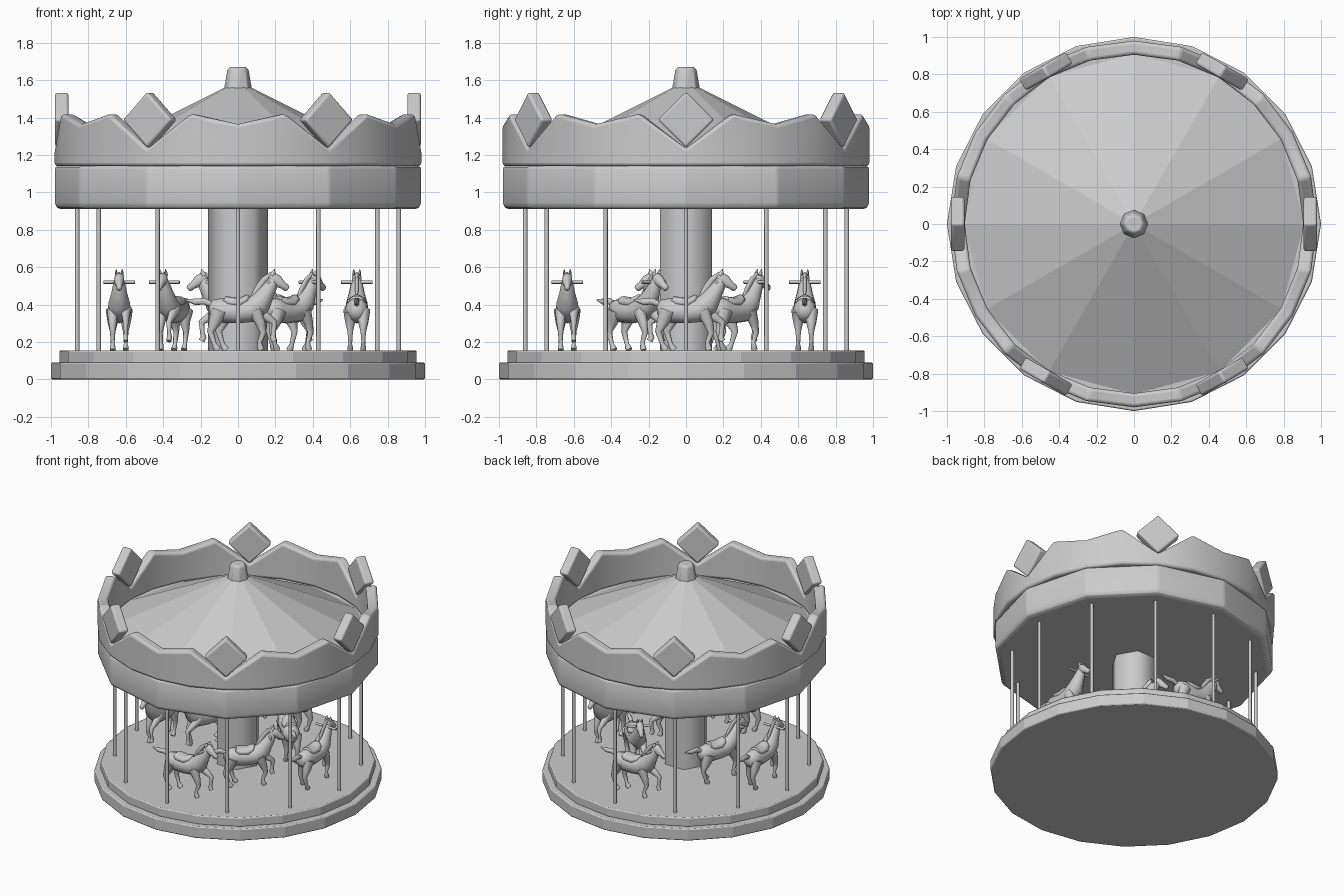
import bpy, bmesh, math
from mathutils import Vector

cube = bpy.data.objects.get("Cube")
if cube:
    bpy.data.objects.remove(cube)

GREY = (0.6, 0.6, 0.6, 1)
mat = bpy.data.materials.new("plain grey")
mat.use_nodes = True
mat.diffuse_color = GREY
mat.node_tree.nodes["Principled BSDF"].inputs["Base Color"].default_value = GREY


def finish(name, bm, bevel=0, segments=2, smooth=None):
    """Turn a bmesh into an object with the grey material."""
    bmesh.ops.recalc_face_normals(bm, faces=bm.faces)
    mesh = bpy.data.meshes.new(name)
    bm.to_mesh(mesh)
    bm.free()
    mesh.materials.append(mat)
    ob = bpy.data.objects.new(name, mesh)
    bpy.context.collection.objects.link(ob)
    if bevel:
        mod = ob.modifiers.new("bevel", 'BEVEL')
        mod.width, mod.segments = bevel, segments
        mod.limit_method, mod.angle_limit = 'ANGLE', math.radians(25)
    if smooth:
        bpy.ops.object.select_all(action='DESELECT')
        ob.select_set(True)
        bpy.context.view_layer.objects.active = ob
        bpy.ops.object.shade_smooth_by_angle(angle=math.radians(smooth))
    return ob


def bridge(bm, rings, caps=True):
    """Join a list of vertex rings into a skin."""
    for a, b in zip(rings, rings[1:]):
        n = len(a)
        for i in range(n):
            j = (i + 1) % n
            bm.faces.new((a[i], a[j], b[j], b[i]))
    if caps:
        bm.faces.new(rings[0])
        bm.faces.new(rings[-1])


def turned(name, profile, sides, **kw):
    """Solid of (radius, height) rings about the vertical axis."""
    bm = bmesh.new()
    rings = []
    for r, z in profile:
        angles = [math.tau * i / sides for i in range(sides)]
        rings.append([bm.verts.new((r * math.cos(a), r * math.sin(a), z)) for a in angles])
    bridge(bm, rings)
    return finish(name, bm, **kw)


# Stepped platform, centre column, canopy
turned("platform_base", [(1, 0), (1, 0.09)], 20, bevel=0.008, smooth=15)
turned("platform_step", [(0.955, 0.085), (0.955, 0.155)], 20, bevel=0.008, smooth=15)
turned("centre_column", [(0.16, 0.15), (0.16, 0.92)], 6, smooth=65)
turned("canopy_skirt", [(0.955, 0.91), (0.98, 0.93), (0.98, 1.14)], 12, bevel=0.015, smooth=35)
turned("roof", [(0.92, 1.135), (0.06, 1.565)], 12)
turned("roof_finial", [(0.078, 1.54), (0.058, 1.655), (0.045, 1.67)], 8, bevel=0.006, smooth=30)

# Scalloped crown: valley, peak, shallow dip, peak, repeated six times
bm = bmesh.new()
heights = [1.235, 1.42, 1.365, 1.42]
rings = [[], [], [], []]
for i in range(24):
    a = math.tau * i / 24
    h = heights[i % 4]
    for ring, (r, z) in zip(rings, [(0.98, 1.14), (0.98, h), (0.905, h), (0.905, 1.14)]):
        ring.append(bm.verts.new((r * math.cos(a), r * math.sin(a), z)))
bridge(bm, rings + [rings[0]], caps=False)
finish("crown", bm, bevel=0.018, segments=3, smooth=35)

# Diamond ornaments in the valleys
for k in range(6):
    bm = bmesh.new()
    rings = []
    for x in (-0.036, 0.036):
        rings.append([bm.verts.new((x, 0.15 * c, 0.15 * s))
                      for c, s in ((1, 0), (0, 1), (-1, 0), (0, -1))])
    bridge(bm, rings)
    ob = finish("diamond_ornament", bm, bevel=0.014, segments=3, smooth=40)
    a = math.tau * k / 6
    ob.location = (0.942 * math.cos(a), 0.942 * math.sin(a), 1.388)
    ob.rotation_euler.z = a

# Twelve poles round the rim
for k in range(12):
    ob = turned("pole", [(0.012, 0.15), (0.012, 0.92)], 8, smooth=50)
    a = math.tau * k / 12
    ob.location = (0.86 * math.cos(a), 0.86 * math.sin(a), 0)


def limb(bm, points, width=1.0, side=0.0, sides=10):
    """Tapered tube through (x, z, radius) points in the animal's side plane."""
    rings = []
    for i, (x, z, r) in enumerate(points):
        p, q = points[max(i - 1, 0)], points[min(i + 1, len(points) - 1)]
        along = Vector((q[0] - p[0], 0, q[1] - p[1])).normalized()
        normal = Vector((-along.z, 0, along.x))
        ring = []
        for k in range(sides):
            a = math.tau * k / sides
            off = normal * (r * math.cos(a)) + Vector((0, r * width * math.sin(a), 0))
            ring.append(bm.verts.new(Vector((x, side, z)) + off))
        rings.append(ring)
    bridge(bm, rings)


def build_horse():
    bm = bmesh.new()
    # Trunk and neck
    limb(bm, [(-0.155, 0.375, 0.02), (-0.14, 0.375, 0.05), (-0.09, 0.37, 0.066),
              (0, 0.36, 0.06), (0.07, 0.37, 0.066), (0.12, 0.41, 0.06),
              (0.15, 0.46, 0.045), (0.18, 0.51, 0.034), (0.195, 0.545, 0.02)], 0.95, sides=12)
    # Head and mane
    limb(bm, [(0.165, 0.55, 0.012), (0.185, 0.543, 0.03), (0.21, 0.525, 0.032),
              (0.24, 0.503, 0.02), (0.262, 0.487, 0.018), (0.268, 0.482, 0.01)], 0.85)
    limb(bm, [(0.18, 0.565, 0.012), (0.14, 0.535, 0.016), (0.1, 0.48, 0.016),
              (0.07, 0.43, 0.008)], 0.6)
    # Tail
    limb(bm, [(-0.14, 0.4, 0.014), (-0.18, 0.418, 0.018), (-0.23, 0.415, 0.017),
              (-0.28, 0.425, 0.004)], 0.8)
    # Saddle
    limb(bm, [(-0.075, 0.428, 0.02), (-0.05, 0.415, 0.028), (0.01, 0.41, 0.028),
              (0.045, 0.43, 0.022), (0.055, 0.45, 0.008)], 1.9)
    for s in (-1, 1):
        # Ears
        limb(bm, [(0.18, 0.555, 0.012), (0.19, 0.572, 0.011), (0.196, 0.59, 0.002)],
             0.7, 0.016 * s, 6)
        # Hind legs, staggered
        d = 0.022 * s
        limb(bm, [(-0.1, 0.37, 0.045), (-0.1 + d, 0.31, 0.034), (-0.125 + d, 0.255, 0.018),
                  (-0.105 + d, 0.19, 0.012), (-0.095 + d, 0.17, 0.018),
                  (-0.085 + d, 0.157, 0.018)], 0.85, 0.035 * s)
    # Planted foreleg and raised foreleg
    limb(bm, [(0.09, 0.37, 0.038), (0.12, 0.3, 0.026), (0.135, 0.25, 0.017),
              (0.115, 0.2, 0.012), (0.118, 0.172, 0.017), (0.125, 0.157, 0.017)], 0.85, -0.035)
    limb(bm, [(0.09, 0.375, 0.038), (0.15, 0.335, 0.025), (0.195, 0.305, 0.017),
              (0.19, 0.25, 0.012), (0.185, 0.225, 0.016), (0.195, 0.205, 0.016)], 0.85, 0.035)
    # Cross handle through the neck
    rings = []
    for y in (-0.085, 0.085):
        rings.append([bm.verts.new((0.165 + 0.009 * math.cos(math.tau * k / 8), y,
                                    0.52 + 0.009 * math.sin(math.tau * k / 8)))
                      for k in range(8)])
    bridge(bm, rings)
    return finish("horse", bm, smooth=60)


# Outer ring of four horses and three inner ones, all running anticlockwise
first = build_horse()
places = [(0.635, d) for d in (0, 90, 180, 270)] + [(0.36, 45), (0.36, 162), (0.39, 313)]
for i, (r, deg) in enumerate(places):
    ob = first if i == 0 else first.copy()
    if i:
        bpy.context.collection.objects.link(ob)
    a = math.radians(deg)
    ob.location = (r * math.cos(a), r * math.sin(a), 0)
    ob.rotation_euler.z = a + math.pi / 2
